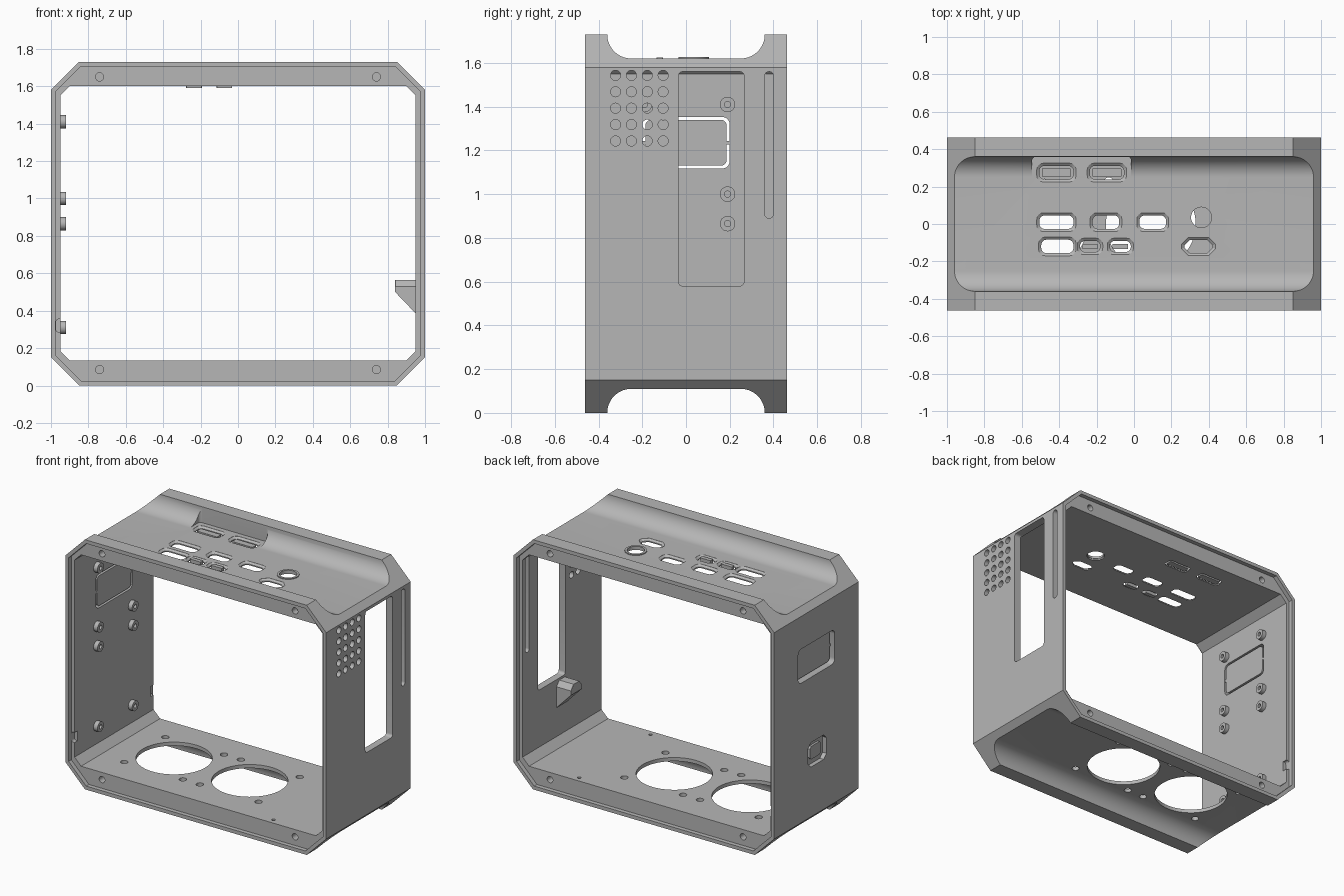
import bpy, bmesh, math
from mathutils import Vector

cube = bpy.data.objects.get("Cube")
if cube:
    bpy.data.objects.remove(cube, do_unlink=True)

H, D = 1.73, 0.4625          # total height, half depth
ROOF, FLOOR = 1.6, 0.135     # inner faces of the top and bottom plates

grey = bpy.data.materials.new("light_grey")
grey.use_nodes = True
grey.diffuse_color = (0.47, 0.47, 0.47, 1)
grey.node_tree.nodes["Principled BSDF"].inputs["Base Color"].default_value = grey.diffuse_color


# --- helpers -------------------------------------------------------------
def rrect(u, v, hu, hv, r, n=6):
    """Rounded rectangle outline; n=1 gives cut corners."""
    pts = []
    for i, (su, sv) in enumerate(((1, 1), (-1, 1), (-1, -1), (1, -1))):
        for k in range(n + 1):
            a = math.pi / 2 * (i + k / n)
            pts.append((u + su * (hu - r) + r * math.cos(a), v + sv * (hv - r) + r * math.sin(a)))
    return pts


def circle(u, v, r, n=32):
    return [(u + r * math.cos(2 * math.pi * k / n), v + r * math.sin(2 * math.pi * k / n)) for k in range(n)]


def octagon(hw, z0, z1, c):
    return rrect(0, (z0 + z1) / 2, hw, (z1 - z0) / 2, c, 1)


def loft(bm, axis, rings):
    """Closed solid through (outline, depth) rings along an axis."""
    place = {"x": lambda p, d: (d, p[0], p[1]), "y": lambda p, d: (p[0], d, p[1]),
             "z": lambda p, d: (p[0], p[1], d)}[axis]
    loops = [[bm.verts.new(Vector(place(p, d))) for p in pts] for pts, d in rings]
    faces = [bm.faces.new(loops[0]), bm.faces.new(loops[-1])]
    for lo, hi in zip(loops, loops[1:]):
        for i in range(len(lo)):
            j = (i + 1) % len(lo)
            faces.append(bm.faces.new((lo[i], lo[j], hi[j], hi[i])))
    bmesh.ops.recalc_face_normals(bm, faces=faces)


def prism(bm, axis, pts, d0, d1):
    loft(bm, axis, [(pts, d0), (pts, d1)])


def make(name, bm):
    mesh = bpy.data.meshes.new(name)
    bm.to_mesh(mesh)
    bm.free()
    mesh.materials.append(grey)
    ob = bpy.data.objects.new(name, mesh)
    bpy.context.collection.objects.link(ob)
    return ob


def activate(ob):
    bpy.ops.object.select_all(action="DESELECT")
    ob.select_set(True)
    bpy.context.view_layer.objects.active = ob


def cut(ob, bm):
    tool = make("cutter", bm)
    tool.hide_render = True
    mod = ob.modifiers.new("cut", "BOOLEAN")
    mod.operation, mod.solver, mod.object = "DIFFERENCE", "EXACT", tool
    activate(ob)
    bpy.ops.object.modifier_apply(modifier=mod.name)
    bpy.data.objects.remove(tool, do_unlink=True)


# --- case shell ------------------------------------------------------------
bm = bmesh.new()
prism(bm, "y", octagon(1, 0, H, 0.15), -D, D)
shell = make("case_shell", bm)

bm = bmesh.new()
prism(bm, "y", octagon(0.95, FLOOR, ROOF, 0.05), -1, 1)
cut(shell, bm)

# stepped panel seats at both open ends
bm = bmesh.new()
for s in (-1, 1):
    prism(bm, "y", octagon(0.975, 0.025, H - 0.025, 0.135), s * (D - 0.03), s)
cut(shell, bm)

# rounded channels along the top and bottom
R = 0.11
arc = [math.pi / 2 * k / 16 for k in range(17)]
left = [(-0.25 - R * math.cos(a), H - R * math.sin(a)) for a in arc]
channel = [(-0.36, 2)] + left + [(-y, z) for y, z in reversed(left)] + [(0.36, 2)]
bm = bmesh.new()
prism(bm, "x", channel, -1.2, 1.2)
prism(bm, "x", [(y, H - z) for y, z in channel], -1.2, 1.2)
cut(shell, bm)

# clearance pocket in the top channel wall
bm = bmesh.new()
prism(bm, "z", rrect(-0.28, 0.27, 0.265, 0.0895, 0.02), 1.6202, 2)
cut(shell, bm)


# --- openings ----------------------------------------------------------------
def port(bm, x, y, hx, hy, r, n=6, rim=0.014):
    big, small = rrect(x, y, hx, hy, r, n), rrect(x, y, hx - rim, hy - rim, r - rim / 2, n)
    loft(bm, "z", [(big, 1.7), (big, 1.6195), (small, 1.608), (small, 1.55)])


bm = bmesh.new()
for x, y, hx, hy in ((-0.415, 0.275, 0.105, 0.05), (-0.145, 0.275, 0.105, 0.05),
                     (-0.415, 0.01, 0.105, 0.05), (-0.15, 0.01, 0.085, 0.05),
                     (0.1, 0.01, 0.085, 0.05), (-0.41, -0.12, 0.1, 0.05),
                     (-0.235, -0.12, 0.068, 0.044), (-0.073, -0.12, 0.07, 0.044)):
    port(bm, x, y, hx, hy, 0.035)
port(bm, 0.345, -0.12, 0.09, 0.048, 0.035, 1)
prism(bm, "z", circle(0.36, 0.035, 0.058), 1.55, 1.7)

# fan openings with screw holes, and two small floor holes
for fx in (-0.49, 0.09):
    prism(bm, "z", circle(fx, 0, 0.24, 64), 0.05, 0.2)
    for sx in (-1, 1):
        for sy in (-1, 1):
            prism(bm, "z", circle(fx + sx * 0.225, sy * 0.225, 0.024, 20), 0.05, 0.2)
for sy in (-1, 1):
    prism(bm, "z", circle(0.545, sy * 0.39, 0.012, 16), 0.08, 0.2)

# vent grid, tall window and narrow slot in one side wall
for i in range(4):
    for j in range(5):
        prism(bm, "x", circle(-0.322 + i * 0.0725, 1.243 + j * 0.075, 0.023, 20), 0.8, 1.1)
prism(bm, "x", rrect(0.115, 1.07, 0.15, 0.49, 0.02), 0.8, 1.1)
prism(bm, "x", rrect(0.38, 1.225, 0.02, 0.335, 0.0199), 0.8, 1.1)

# breakout opening and inlet pocket in the other side wall
prism(bm, "x", rrect(0, 1.235, 0.2, 0.118, 0.035), -1.1, -0.9)
prism(bm, "x", rrect(-0.01, 0.58, 0.1, 0.085, 0.03, 1), -1.1, -0.97)

# frame screw holes and rim notches
for s in (-1, 1):
    for x in (-0.74, 0.74):
        for z in (0.085, H - 0.08):
            prism(bm, "y", circle(x, z, 0.022, 24), s * 0.385, s * 0.6)
    prism(bm, "y", rrect(-0.955, 0.32, 0.018, 0.035, 0.015), s * 0.4, s * 0.5)
cut(shell, bm)

# --- breakout plate with tabs ------------------------------------------------
bm = bmesh.new()
prism(bm, "x", rrect(0, 1.235, 0.186, 0.104, 0.025), -0.97, -0.95)
plate = make("breakout_plate", bm)
bm = bmesh.new()
for s in (-1, 1):
    prism(bm, "x", rrect(s * 0.193, 1.235, 0.009, 0.008, 0.001, 1), -0.968, -0.952)
make("breakout_tabs", bm)

bm = bmesh.new()
prism(bm, "x", rrect(-0.01, 0.58, 0.06, 0.045, 0.015, 1), -0.985, -0.965)
make("inlet_core", bm)

# --- board standoffs ---------------------------------------------------------
bm, holes = bmesh.new(), bmesh.new()
for y in (-0.19, 0.19):
    for z in (0.31, 0.865, 1.0, 1.41):
        prism(bm, "x", circle(y, z, 0.035), -0.955, -0.92)
        prism(holes, "x", circle(y, z, 0.014, 20), -0.95, -0.9)
standoffs = make("standoffs", bm)
cut(standoffs, holes)

# --- support bracket under the window ------------------------------------------
bm = bmesh.new()
prism(bm, "y", [(0.955, 0.53), (0.84, 0.53), (0.84, 0.5), (0.955, 0.38)], -0.06, 0.06)
loft(bm, "z", [(rrect(0.8975, 0, 0.0575, 0.06, 0.001, 1), 0.53),
               (rrect(0.8975, 0, 0.0575, 0.03, 0.001, 1), 0.565)])
make("support_bracket", bm)

# --- top port details ------------------------------------------------------------
bm = bmesh.new()
for x in (-0.415, -0.145):
    prism(bm, "z", rrect(x, 0.275, 0.078, 0.022, 0.005, 2), 1.6, 1.612)
for x in (-0.235, -0.073):
    prism(bm, "z", rrect(x, -0.12, 0.042, 0.014, 0.005, 2), 1.59, 1.624)
make("port_tongues", bm)

bm, hole = bmesh.new(), bmesh.new()
prism(bm, "z", circle(0.36, 0.035, 0.07), 1.61, 1.626)
prism(hole, "z", circle(0.36, 0.035, 0.055), 1.5, 1.7)
ring = make("button_ring", bm)
cut(ring, hole)

for ob in (shell, plate, standoffs, ring):
    activate(ob)
    bpy.ops.object.shade_smooth_by_angle(angle=math.radians(25))
